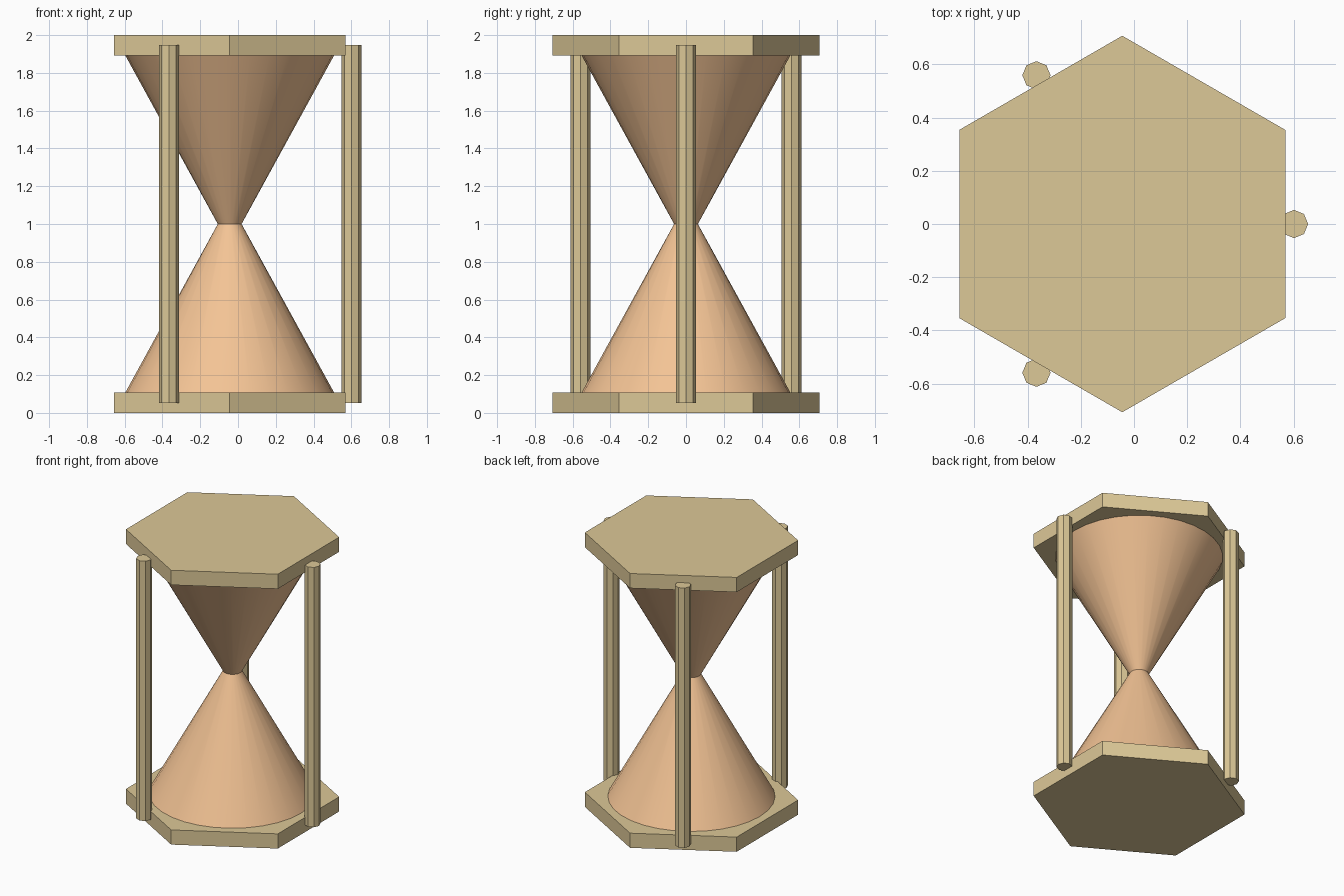
import bpy
import math

if "Cube" in bpy.data.objects:
    bpy.data.objects.remove(bpy.data.objects["Cube"])

CX = -0.044  # axis of the hourglass body


def material(name, rgb):
    mat = bpy.data.materials.new(name)
    mat.diffuse_color = (*rgb, 1.0)
    mat.use_nodes = True
    mat.node_tree.nodes["Principled BSDF"].inputs["Base Color"].default_value = mat.diffuse_color
    return mat


wood = material("pale_wood", (0.72, 0.58, 0.31))
glass = material("amber_glass", (0.90, 0.55, 0.30))


def frustum(name, sides, r_low, r_high, z_low, z_high, x, y, mat, fill='NGON'):
    bpy.ops.mesh.primitive_cone_add(
        vertices=sides, radius1=r_low, radius2=r_high, depth=z_high - z_low,
        end_fill_type=fill, location=(x, y, (z_low + z_high) / 2))
    obj = bpy.context.object
    obj.name = name
    obj.data.materials.append(mat)
    return obj


# Hexagonal end plates
frustum("bottom_plate", 6, 0.707, 0.707, 0.0, 0.107, CX, 0, wood)
frustum("top_plate", 6, 0.707, 0.707, 1.893, 2.0, CX, 0, wood)

# Glass bulbs meeting at the neck
for name, r_low, r_high, z_low, z_high in (
        ("lower_bulb", 0.553, 0.063, 0.107, 1.0),
        ("upper_bulb", 0.063, 0.553, 1.0, 1.893)):
    frustum(name, 32, r_low, r_high, z_low, z_high, CX, 0, glass, 'NOTHING')
    bpy.ops.object.shade_smooth_by_angle(angle=math.radians(30))

# Three octagonal posts around the plates
for i in range(3):
    a = i * math.tau / 3
    frustum(f"post_{i + 1}", 8, 0.053, 0.053, 0.053, 1.947,
            CX + 0.645 * math.cos(a), 0.645 * math.sin(a), wood)
